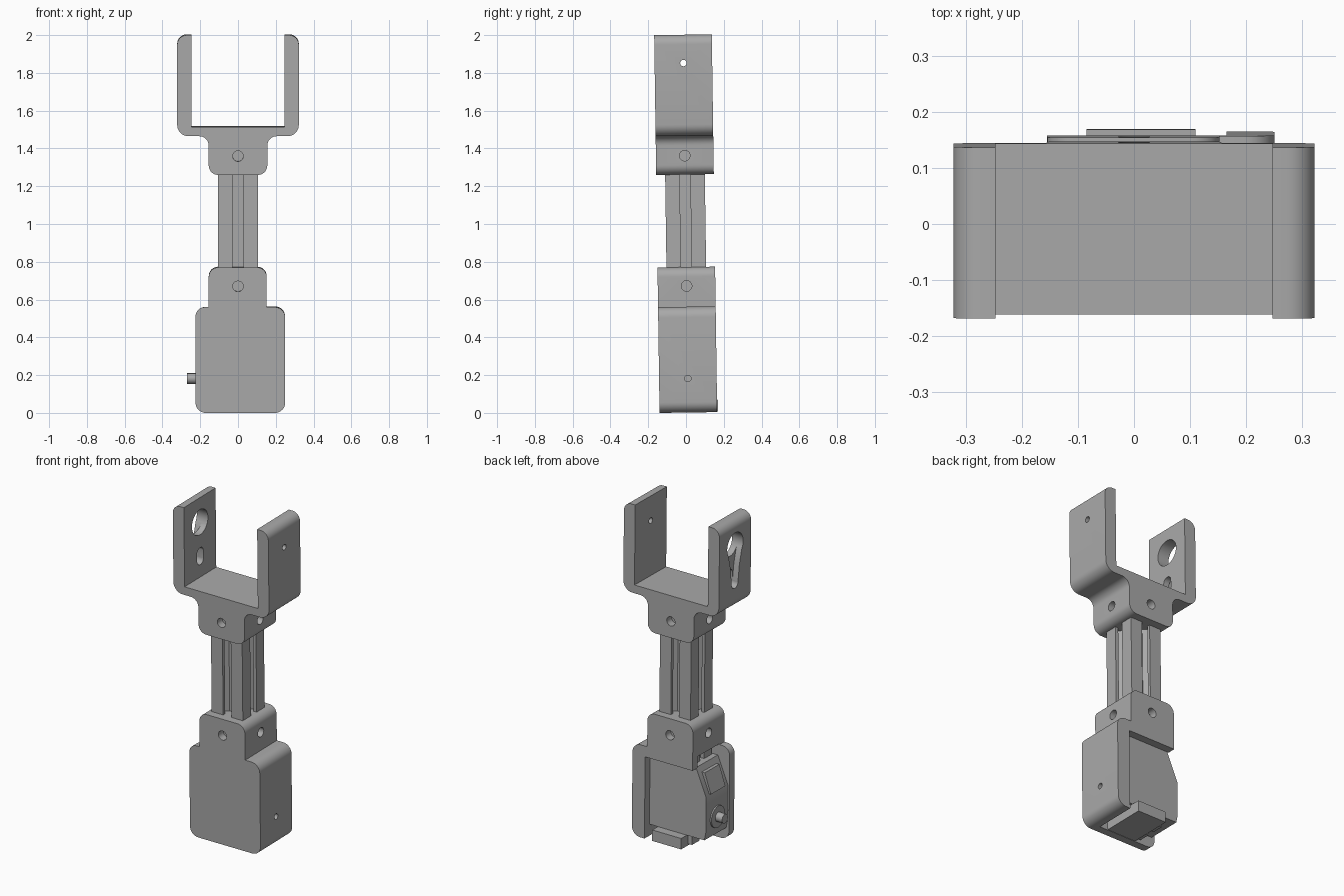
import bpy, bmesh, math
from mathutils import Matrix, Vector

cube = bpy.data.objects.get("Cube")
if cube:
    bpy.data.objects.remove(cube, do_unlink=True)

grey = bpy.data.materials.new("plain grey")
grey.use_nodes = True
grey.diffuse_color = (0.4, 0.4, 0.4, 1)
grey.node_tree.nodes["Principled BSDF"].inputs["Base Color"].default_value = (0.4, 0.4, 0.4, 1)

DEPTH = 0.1525   # half depth of the printed brackets
SERVO = 0.105    # half width of the motor and the rail
parts = []


def finish(name, bm):
    bmesh.ops.recalc_face_normals(bm, faces=bm.faces)
    mesh = bpy.data.meshes.new(name)
    bm.to_mesh(mesh)
    bm.free()
    mesh.materials.append(grey)
    obj = bpy.data.objects.new(name, mesh)
    bpy.context.collection.objects.link(obj)
    parts.append(obj)
    return obj


def rounded(corners, steps=8):
    """Outline from (u, v, radius) corners, each one filleted."""
    out = []
    for i, (u, v, r) in enumerate(corners):
        p = Vector((u, v))
        if r == 0:
            out.append(p)
            continue
        a = (Vector(corners[i - 1][:2]) - p).normalized()
        b = (Vector(corners[(i + 1) % len(corners)][:2]) - p).normalized()
        half = a.angle(b) / 2
        start, end = p + a * r / math.tan(half), p + b * r / math.tan(half)
        centre = p + (a + b).normalized() * r / math.sin(half)
        s, e = start - centre, end - centre
        total = s.angle_signed(e)
        for k in range(steps + 1):
            t = -total * k / steps
            out.append(centre + Matrix.Rotation(t, 2) @ s)
    return out


def prism(name, outline, lo, hi, axis):
    """Extrude an outline: along y from (x, z), x from (y, z), z from (x, y)."""
    place = {"x": lambda u, v, w: (w, u, v),
             "y": lambda u, v, w: (u, w, v),
             "z": lambda u, v, w: (u, v, w)}[axis]
    bm = bmesh.new()
    rings = [[bm.verts.new(place(u, v, w)) for u, v in outline] for w in (lo, hi)]
    for ring in rings:
        bm.faces.new(ring)
    n = len(outline)
    for i in range(n):
        j = (i + 1) % n
        bm.faces.new((rings[0][i], rings[0][j], rings[1][j], rings[1][i]))
    return finish(name, bm)


def box(name, x, y, z):
    return prism(name, [(x[0], z[0]), (x[1], z[0]), (x[1], z[1]), (x[0], z[1])], *y, "y")


def rod(name, u, v, r, lo, hi, axis, stretch=0):
    """Round bar, or a slot when stretched upward."""
    pts = []
    for k in range(32):
        a = 2 * math.pi * (k + 0.5) / 32
        pts.append((u + r * math.cos(a), v + r * math.sin(a) + (stretch if k < 16 else 0)))
    return prism(name, pts, lo, hi, axis)


def cut(obj, *cutters):
    bpy.context.view_layer.objects.active = obj
    for c in cutters:
        mod = obj.modifiers.new("cut", "BOOLEAN")
        mod.operation, mod.solver, mod.object = "DIFFERENCE", "EXACT", c
        bpy.ops.object.modifier_apply(modifier=mod.name)
        parts.remove(c)
        bpy.data.objects.remove(c, do_unlink=True)


def screw_holes(z):
    return [rod("hole_cutter", 0, z, 0.028, s * SERVO, s * 0.25, axis)
            for axis in "xy" for s in (-1, 1)]


# Fork bracket: half outline mirrored about the centre
half = [(0.155, 1.26, 0.05), (0.155, 1.465, 0.05), (0.322, 1.465, 0.06),
        (0.322, 2, 0.05), (0.247, 2, 0), (0.247, 1.515, 0)]
mirror = [(-x, z, r) for x, z, r in reversed(half)]
fork = prism("fork_bracket", rounded(half + mirror), -DEPTH, DEPTH, "y")
cut(fork, *screw_holes(1.36))
cut(fork, rod("pivot_cutter", 0, 1.85, 0.017, 0.2, 0.4, "x"))
# horn recess on the right arm: large hole, lower slot and a shallow tapered pocket
taper = [(-0.03, 1.62), (0.03, 1.62), (0.042, 1.72), (0.07, 1.83), (-0.07, 1.83), (-0.042, 1.72)]
cut(fork,
    rod("horn_cutter", 0, 1.85, 0.077, -0.4, -0.2, "x"),
    rod("slot_cutter", 0, 1.62, 0.03, -0.4, -0.2, "x", 0.045),
    prism("pocket_cutter", taper, -0.4, -0.285, "x"))

# Slotted rail between the brackets
side = [(SERVO, SERVO), (0.028, SERVO), (0.028, 0.085), (0.055, 0.085), (0.055, 0.067), (0.028, 0.042)]
side += [(-x, y) for x, y in reversed(side[1:])]
section = [Matrix.Rotation(q * math.pi / 2, 2) @ Vector(p) for q in range(4) for p in side]
prism("slotted_rail", section, 0.6, 1.4, "z")

# Motor housing with its neck
housing = prism("motor_housing", rounded([
    (-0.225, 0, 0.055), (0.25, 0, 0.055), (0.25, 0.56, 0.055), (0.152, 0.56, 0),
    (0.152, 0.77, 0.05), (-0.155, 0.77, 0.05), (-0.155, 0.56, 0), (-0.225, 0.56, 0.05)]),
    -DEPTH, DEPTH, "y")
cut(housing, *screw_holes(0.67))
cut(housing,
    box("cavity_cutter", (-0.4, 0.165), (-SERVO, 0.3), (-0.1, 0.495)),
    box("corner_cutter", (-0.4, -0.155), (-SERVO, 0.3), (0.4, 0.7)),
    box("ear_cutter", (-0.2, -0.085), (-SERVO, SERVO), (0.45, 0.565)),
    rod("axle_cutter", 0, 0.18, 0.017, 0.1, 0.4, "x"))
box("motor_mount_block", (-0.085, 0.11), (-SERVO - 0.002, DEPTH + 0.004), (0.002, 0.068))

# Motor: body with a chamfered gear cover, ears, raised panel and shaft
prism("motor_body", [(0.165, 0.07), (-0.205, 0.07), (-0.215, 0.12), (-0.215, 0.33),
                     (-0.16, 0.46), (-0.145, 0.495), (0.165, 0.495)], -SERVO, SERVO, "y")
for s in (-1, 1):
    for z in ((0.012, 0.075), (0.49, 0.555)):
        box("motor_ear", (-0.112, -0.086), sorted((s * 0.02, s * 0.09)), z)
prism("cover_panel", [(-0.2, 0.34), (-0.222, 0.34), (-0.18, 0.46), (-0.15, 0.46)], -0.07, 0.07, "y")
rod("shaft_collar", 0, 0.18, 0.065, -0.224, -0.2, "x")
rod("output_shaft", 0, 0.18, 0.028, -0.27, -0.2, "x")

# Lean the whole arm slightly and shade the rounded parts
lean = Matrix.Translation((0, 0.0125, 0.002)) @ Matrix.Rotation(0.0142, 4, "X")
bpy.ops.object.select_all(action="DESELECT")
for obj in parts:
    obj.data.transform(lean)
    obj.select_set(True)
bpy.context.view_layer.objects.active = fork
bpy.ops.object.shade_smooth_by_angle(angle=math.radians(30))
